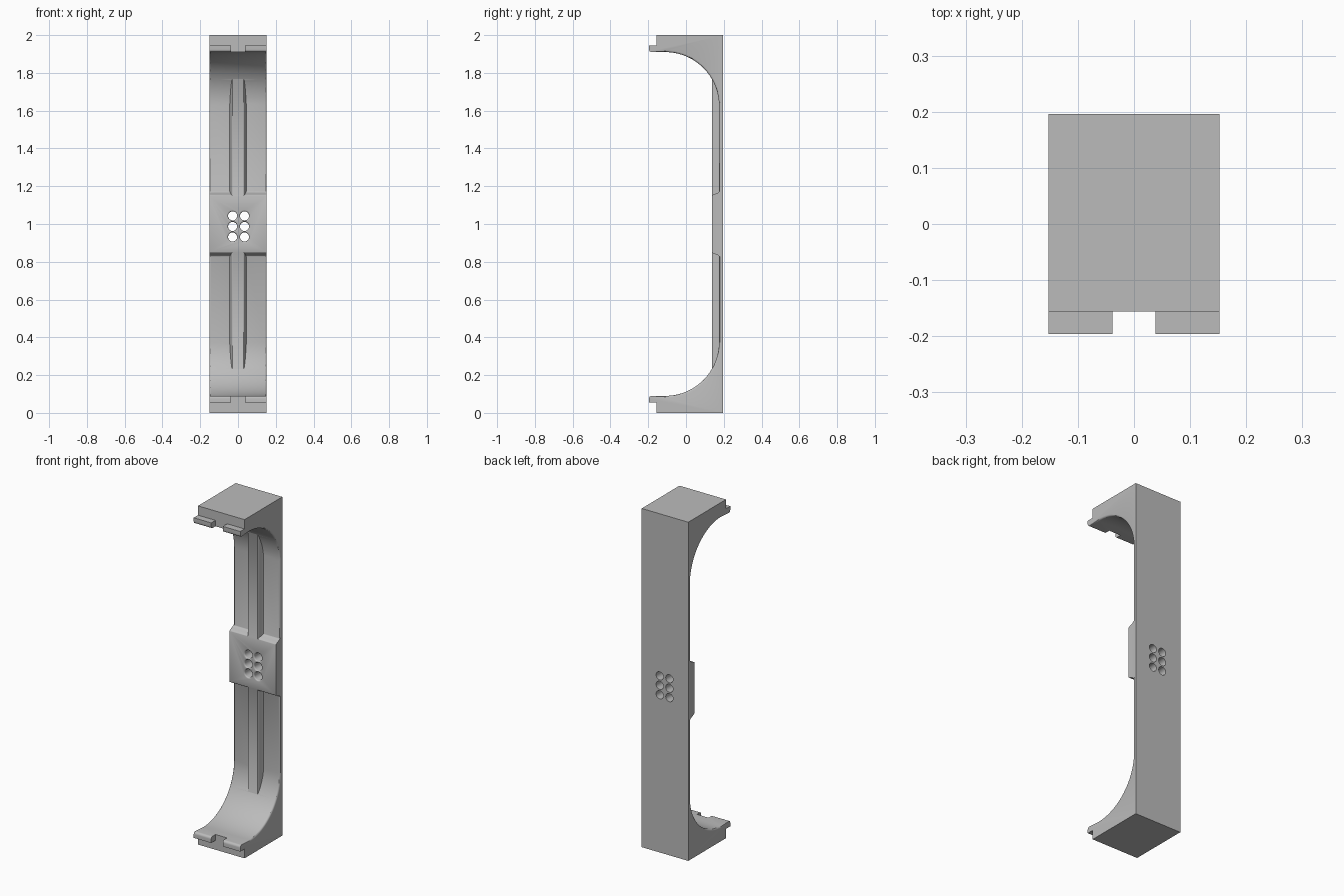
import bpy, bmesh
from math import sin, cos, pi
from mathutils import Vector

cube = bpy.data.objects.get("Cube")
if cube:
    bpy.data.objects.remove(cube, do_unlink=True)

W = 0.152        # half width
BACK = 0.196
STRIP = 0.175    # front of the thin strip
PAD = 0.137      # front of the raised pad and rib

grey = bpy.data.materials.new("plain grey")
grey.use_nodes = True
color = (0.5, 0.5, 0.5, 1)
grey.diffuse_color = color
grey.node_tree.nodes["Principled BSDF"].inputs["Base Color"].default_value = color


def add_object(name, bm):
    bmesh.ops.recalc_face_normals(bm, faces=bm.faces)
    mesh = bpy.data.meshes.new(name)
    bm.to_mesh(mesh)
    bm.free()
    mesh.materials.append(grey)
    obj = bpy.data.objects.new(name, mesh)
    bpy.context.collection.objects.link(obj)
    return obj


def prism(points, direction):
    """Extrude a closed outline of 3D points along a direction."""
    bm = bmesh.new()
    face = bm.faces.new([bm.verts.new(p) for p in points])
    ext = bmesh.ops.extrude_face_region(bm, geom=[face])
    verts = [v for v in ext["geom"] if isinstance(v, bmesh.types.BMVert)]
    bmesh.ops.translate(bm, verts=verts, vec=direction)
    return bm


def arc(cy, cz, r, start, end, steps):
    angles = [start + (end - start) * i / steps for i in range(steps + 1)]
    return [(cy + r * cos(a), cz + r * sin(a)) for a in angles]


def combine(target, other, operation):
    """Boolean the other object into the target and remove it."""
    other.hide_render = True
    mod = target.modifiers.new(other.name, 'BOOLEAN')
    mod.operation = operation
    mod.solver = 'EXACT'
    mod.object = other
    bpy.context.view_layer.objects.active = target
    bpy.ops.object.modifier_apply(modifier=mod.name)
    bpy.data.objects.remove(other, do_unlink=True)


def box(name, lo, hi):
    pts = [(lo[0], lo[1], lo[2]), (hi[0], lo[1], lo[2]),
           (hi[0], hi[1], lo[2]), (lo[0], hi[1], lo[2])]
    return add_object(name, prism(pts, (0, 0, hi[2] - lo[2])))


def ramp(width_top, width_base, steps=10):
    """Soft S-shaped shoulder as (offset, y) from the strip up to the raised face."""
    pts = []
    for i in range(steps + 1):
        t = i / steps
        pts.append((width_base + (width_top - width_base) * t,
                    STRIP + (PAD - STRIP) * (1 - cos(pi * t)) / 2))
    return pts


# Bracket body: side outline with lips and large inner curves, mirrored top to bottom
curve = arc(-0.11, 0.375, 0.285, -pi / 2, 0, 24)
lip = arc(-0.182, 0.076, 0.014, pi, pi / 2, 5)
half = [(BACK, 0), (-0.156, 0), (-0.156, 0.055), (-0.196, 0.055)] + lip + curve
outline = half + [(y, 2 - z) for y, z in reversed(half)]
bm = prism([(-W, y, z) for y, z in outline], (2 * W, 0, 0))


def on_inner_curve(v):
    return v.co.y > -0.185 and 0.085 < v.co.z < 1.915 and v.co.y < BACK - 0.01


# Round the two long edges of the inner curve
edges = [e for e in bm.edges if all(on_inner_curve(v) for v in e.verts)
         and abs(e.verts[0].co.x - e.verts[1].co.x) < 0.001]
bmesh.ops.bevel(bm, geom=edges, offset=0.01, segments=3, profile=0.5, affect='EDGES')
body = add_object("bracket_body", bm)

# Central pad across the full width
shoulder = [(y, 1 - 0 + o) for o, y in ramp(0.148, 0.172)]
pad_side = [(BACK - 0.008, shoulder[0][1])] + shoulder
pad_outline = pad_side + [(y, 2 - z) for y, z in reversed(pad_side)]
pad = add_object("centre_pad", prism([(-W, y, z) for y, z in pad_outline], (2 * W, 0, 0)))
combine(body, pad, 'UNION')

# Long upright rib with soft shoulders, running into the curves at both ends
rib_side = [(0.045, BACK - 0.01)] + [(o, y + 0.0004) for o, y in ramp(0.03, 0.045)]
rib_outline = rib_side + [(-x, y) for x, y in reversed(rib_side)]
rib = add_object("centre_rib", prism([(x, y, 0.2) for x, y in rib_outline], (0, 0, 1.6)))
combine(body, rib, 'UNION')

# Notches that split each lip into two tabs
for z in (0.03, 1.87):
    combine(body, box("lip_notch", (-0.038, -0.25, z), (0.038, -0.156, z + 0.1)), 'DIFFERENCE')

# Six through holes with rounded front rims
R, RIM = 0.024, 0.007
rim = [(R + RIM * (1 - sin(a)), PAD + RIM * (1 - cos(a)))
       for a in [pi / 2 * i / 4 for i in range(5)]]
hole_profile = [(R + RIM, PAD - 0.02)] + rim + [(R, BACK + 0.02)]
SIDES = 24
for column in (-0.0315, 0.0315):
    for row in (-1, 0, 1):
        bm = bmesh.new()
        rings = []
        for r, y in hole_profile:
            rings.append([bm.verts.new((0.003 + column + r * cos(2 * pi * i / SIDES), y,
                                        0.987 + 0.056 * row + r * sin(2 * pi * i / SIDES)))
                          for i in range(SIDES)])
        for a, b in zip(rings, rings[1:]):
            for i in range(SIDES):
                j = (i + 1) % SIDES
                bm.faces.new((a[i], a[j], b[j], b[i]))
        bm.faces.new(rings[0])
        bm.faces.new(rings[-1])
        combine(body, add_object("hole_cutter", bm), 'DIFFERENCE')

# Smooth shading with sharp corners kept
bpy.ops.object.select_all(action='DESELECT')
body.select_set(True)
bpy.context.view_layer.objects.active = body
bpy.ops.object.shade_smooth_by_angle(angle=pi / 6)
